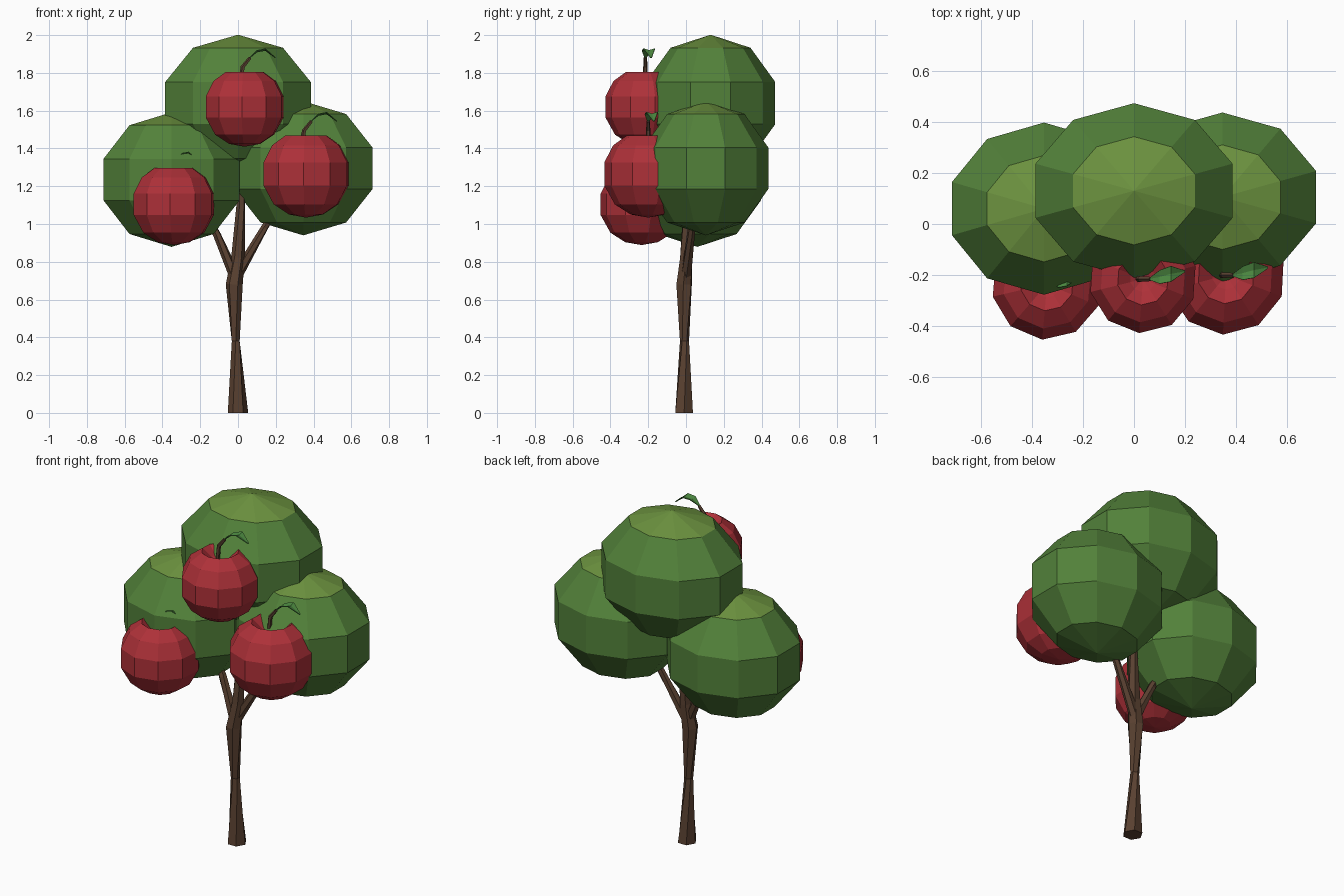
import bpy, bmesh, math
from mathutils import Vector

if "Cube" in bpy.data.objects:
    bpy.data.objects.remove(bpy.data.objects["Cube"])


def material(name, rgb):
    m = bpy.data.materials.new(name)
    m.diffuse_color = (*rgb, 1)
    m.use_nodes = True
    m.node_tree.nodes["Principled BSDF"].inputs["Base Color"].default_value = m.diffuse_color
    return m


GREEN = material("foliage", (0.085, 0.22, 0.042))
LIGHT = material("sunlit_foliage", (0.15, 0.29, 0.05))
RED = material("apple_skin", (0.42, 0.03, 0.04))
BARK = material("bark", (0.1, 0.052, 0.03))
LEAF = material("leaf_green", (0.07, 0.24, 0.05))


def finish(name, bm, *mats):
    bmesh.ops.recalc_face_normals(bm, faces=bm.faces)
    me = bpy.data.meshes.new(name)
    bm.to_mesh(me)
    bm.free()
    for m in mats:
        me.materials.append(m)
    ob = bpy.data.objects.new(name, me)
    bpy.context.collection.objects.link(ob)
    return ob


def skin(bm, rings):
    """Bridge rings of vertices; a ring of one vertex is a pole, open ends get capped."""
    for a, b in zip(rings, rings[1:]):
        n = max(len(a), len(b))
        for i in range(n):
            j = (i + 1) % n
            if len(a) == 1:
                bm.faces.new((a[0], b[i], b[j]))
            elif len(b) == 1:
                bm.faces.new((a[i], a[j], b[0]))
            else:
                bm.faces.new((a[i], a[j], b[j], b[i]))
    for r in (rings[0], rings[-1]):
        if len(r) > 2:
            bm.faces.new(r)


def tube(name, path, sides=6, mat=BARK):
    """path rows: (x, y, z, radius, twist in degrees)"""
    bm = bmesh.new()
    pts = [Vector(p[:3]) for p in path]
    rings = []
    for k, p in enumerate(path):
        d = (pts[min(k + 1, len(pts) - 1)] - pts[max(k - 1, 0)]).normalized()
        u = d.cross(Vector((0, 1, 0))).normalized()
        v = d.cross(u)
        if k == 0 and p[2] == 0:
            u, v = Vector((-1, 0, 0)), Vector((0, -1, 0))
        t0 = math.radians(p[4])
        rings.append([bm.verts.new(pts[k] + p[3] * (u * math.cos(t0 + math.tau * i / sides)
                      + v * math.sin(t0 + math.tau * i / sides))) for i in range(sides)])
    skin(bm, rings)
    return finish(name, bm, mat)


def crown(name, centre, size):
    bm = bmesh.new()
    bmesh.ops.create_uvsphere(bm, u_segments=10, v_segments=5, radius=1)
    for v in bm.verts:
        v.co = Vector(c + s * q for c, s, q in zip(centre, size, v.co))
    for f in bm.faces:
        if f.calc_center_median().z > centre[2] + 0.8 * size[2]:
            f.material_index = 1
    finish(name, bm, GREEN, LIGHT)


# apple half profile for a unit-radius fruit, from the stem dimple down
APPLE = [(0, 0.58), (0.24, 0.7), (0.48, 0.9), (0.8, 0.67), (1, 0.28),
         (1, -0.24), (0.76, -0.67), (0.4, -0.9), (0, -0.97)]


def apple(name, x, y, z, r, turn, leaf_scale=1.0):
    bm = bmesh.new()
    rings = []
    for pr, pz in APPLE:
        n = 10 if pr else 1
        rings.append([bm.verts.new((x + r * pr * math.cos(turn + math.tau * i / n),
                                    y + r * pr * math.sin(turn + math.tau * i / n),
                                    z + r * pz)) for i in range(n)])
    skin(bm, rings)
    finish(name, bm, RED)

    # bent stem
    s = leaf_scale
    sx, sz = x - 0.02 * s, z + 0.58 * r
    top = z + 0.9 * r + 0.075 * s
    tube(name + "_stem", [(sx, y, sz - 0.01, 0.012, 0), (sx + 0.01, y, top - 0.05, 0.012, 0),
                          (sx + 0.05 * s, y, top, 0.009, 0)], sides=5)

    # arched leaf with a centre fold
    bm = bmesh.new()
    rows = []
    for dx, dy, dz, w in [(0, 0, 0, 0.004), (0.04, 0.008, 0.032, 0.026),
                          (0.085, 0.02, 0.04, 0.03), (0.14, 0.03, 0.0, 0.003)]:
        c = Vector((sx + (0.045 + dx) * s, y + dy * s, top + dz * s))
        rows.append([bm.verts.new(c + Vector((0, k * w * s, abs(k) * w * s * 0.3)))
                     for k in (-1, 0, 1)])
    for a, b in zip(rows, rows[1:]):
        for k in (0, 1):
            bm.faces.new((a[k], b[k], b[k + 1], a[k + 1]))
    ob = finish(name + "_leaf", bm, LEAF)
    mod = ob.modifiers.new("thickness", "SOLIDIFY")
    mod.thickness = 0.004


# twisted trunk and two branches
tube("trunk", [(0, -0.01, 0, 0.054, 0), (-0.012, -0.008, 0.38, 0.024, 30),
               (-0.02, -0.01, 0.68, 0.045, 55), (0.0, 0.0, 0.82, 0.036, 60),
               (0.015, 0.01, 1.1, 0.024, 75), (0.015, 0.05, 1.4, 0.015, 75)])
tube("left_branch", [(-0.015, -0.01, 0.72, 0.03, 0), (-0.11, 0.015, 0.94, 0.022, 20),
                     (-0.2, 0.04, 1.12, 0.012, 30)])
tube("right_branch", [(-0.01, 0.0, 0.72, 0.03, 0), (0.14, 0.03, 0.98, 0.02, 20),
                      (0.25, 0.06, 1.16, 0.012, 30)])

# three foliage masses
crown("top_crown", (0.0, 0.13, 1.64), (0.426, 0.36, 0.362))
crown("left_crown", (-0.352, 0.06, 1.235), (0.398, 0.354, 0.356))
crown("right_crown", (0.346, 0.105, 1.295), (0.405, 0.348, 0.355))

# three apples on the front
apple("top_apple", 0.035, -0.215, 1.615, 0.212, math.radians(-94))
apple("right_apple", 0.36, -0.2, 1.26, 0.233, math.radians(-93))
apple("left_apple", -0.34, -0.235, 1.1, 0.218, math.radians(-95), 0.7)
